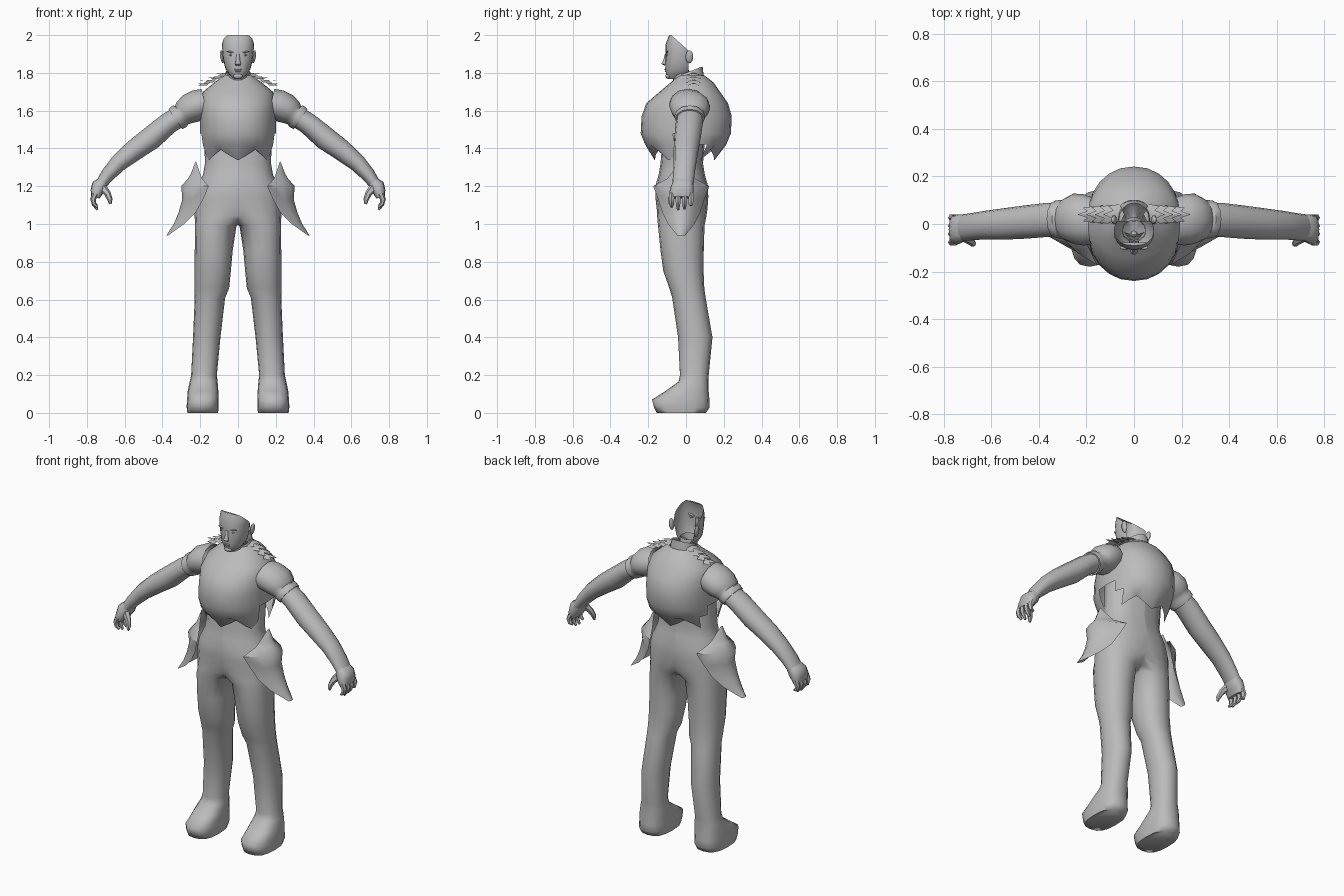
import bpy, bmesh, math
from mathutils import Vector, Matrix

if "Cube" in bpy.data.objects:
    bpy.data.objects.remove(bpy.data.objects["Cube"])

grey = bpy.data.materials.new("plain_grey")
grey.diffuse_color = (0.5, 0.5, 0.5, 1)
grey.use_nodes = True
grey.node_tree.nodes["Principled BSDF"].inputs["Base Color"].default_value = grey.diffuse_color


def finish(name, bm, mirror=False, angle=50, normals=True):
    if normals:
        bmesh.ops.recalc_face_normals(bm, faces=bm.faces)
    me = bpy.data.meshes.new(name)
    bm.to_mesh(me)
    bm.free()
    ob = bpy.data.objects.new(name, me)
    bpy.context.collection.objects.link(ob)
    me.materials.append(grey)
    if mirror:
        ob.modifiers.new("mirror", 'MIRROR')
    bpy.ops.object.select_all(action='DESELECT')
    ob.select_set(True)
    bpy.context.view_layer.objects.active = ob
    bpy.ops.object.shade_smooth_by_angle(angle=math.radians(angle))
    return ob


def ring(c, u, v, n=16, p=2.0):
    """Superellipse ring; the first point lies at c + u."""
    pts = []
    for i in range(n):
        a = 2 * math.pi * i / n
        ca, sa = math.cos(a), math.sin(a)
        pts.append(Vector(c) + Vector(u) * math.copysign(abs(ca) ** (2 / p), ca)
                   + Vector(v) * math.copysign(abs(sa) ** (2 / p), sa))
    return pts


def flat(z, x0, x1, yf, yb, n=16, p=2.0, tilt=0.0):
    """Horizontal ring from its extents, starting at the front."""
    return ring(((x0 + x1) / 2, (yf + yb) / 2, z), (0, (yf - yb) / 2, -tilt),
                ((x1 - x0) / 2, 0, 0), n, p)


def loft(rings, cap0=True, cap1=True):
    bm = bmesh.new()
    vs = [[bm.verts.new(p) for p in r] for r in rings]
    n = len(vs[0])
    for a, b in zip(vs, vs[1:]):
        for i in range(n):
            j = (i + 1) % n
            bm.faces.new((a[i], a[j], b[j], b[i]))
    if cap0:
        bm.faces.new(vs[0][::-1])
    if cap1:
        bm.faces.new(vs[-1])
    return bm


def limb(path, n=12, p=2.0, cap0=False, cap1=True):
    """Tube through (x, y, z, half height, half depth) points in the xz plane."""
    rings = []
    for i, (x, y, z, h, d) in enumerate(path):
        a, b = path[max(i - 1, 0)], path[min(i + 1, len(path) - 1)]
        t = Vector((b[0] - a[0], 0, b[2] - a[2])).normalized()
        rings.append(ring((x, y, z), (-t.z * h, 0, t.x * h), (0, d, 0), n, p))
    return loft(rings, cap0, cap1)


def cut(bm, co, no):
    bmesh.ops.bisect_plane(bm, geom=bm.verts[:] + bm.edges[:] + bm.faces[:],
                           plane_co=co, plane_no=no, clear_outer=True)


def ball(name, loc, size, rot=0.0, mirror=True):
    bm = bmesh.new()
    bmesh.ops.create_uvsphere(bm, u_segments=10, v_segments=7, radius=1)
    m = Matrix.Translation(loc) @ Matrix.Rotation(rot, 4, 'Y') @ Matrix.Diagonal((*size, 1))
    bmesh.ops.transform(bm, matrix=m, verts=bm.verts)
    finish(name, bm, mirror)


# Waist, hips, leg and foot in one tube, halved at the middle and mirrored
body = [(1.54, -.178, .178, -.12, .1, 2.1), (1.44, -.178, .178, -.125, .1, 2.1), (1.32, -.175, .175, -.135, .09, 2.2),
        (1.26, -.185, .185, -.145, .1, 2.2), (1.2, -.215, .215, -.163, .117, 2.2),
        (1.14, -.225, .232, -.162, .118, 2.2), (1.08, -.16, .231, -.155, .114, 2.2),
        (1.03, -.07, .229, -.152, .106, 2.2), (.99, .008, .228, -.148, .098, 2.2),
        (.86, .028, .229, -.135, .094, 2.2), (.75, .038, .229, -.12, .093, 2.2), (.66, .047, .229, -.088, .097, 2.2),
        (.61, .068, .229, -.073, .104, 2.1), (.4, .093, .238, -.042, .14, 2.1), (.2, .112, .248, -.032, .12, 2.2),
        (.165, .108, .256, -.04, .118, 2.4), (.115, .104, .266, -.11, .12, 2.6), (.07, .102, .27, -.18, .124, 2.7),
        (.03, .102, .272, -.17, .125, 2.7), (0, .106, .268, -.155, .105, 2.7)]
bm = loft([flat(*r[:5], 16, r[5]) for r in body], False, True)
cut(bm, (0, 0, 0), (-1, 0, 0))
finish("hips_legs_and_feet", bm, True, 75, False)

# Rounded chest shell with a zigzag hem and open sides under the arms
chest = [(1.785, .075, -.045, .10), (1.75, .125, -.08, .145), (1.70, .185, -.14, .18), (1.64, .2, -.21, .222),
         (1.57, .2, -.235, .242), (1.48, .2, -.24, .238), (1.42, .192, -.216, .213), (1.365, .175, -.165, .15)]
rings = [flat(z, -r, r, f, b, 24, 2.15) for z, r, f, b in chest]
for i, pt in enumerate(rings[-1]):
    pt.z -= 0.028 * math.cos(math.radians(90 * i))
bm = loft(rings, False, False)
sides = [f for f in bm.faces if abs(f.calc_center_median().y) < .075
         and f.calc_center_median().z < 1.5 and abs(f.calc_center_median().x) > .12]
bmesh.ops.delete(bm, geom=sides, context='FACES')
finish("chest", bm)

# Open neck with a collar that rises at the back
neck = [(1.75, .05, -.068, .03), (1.785, .05, -.072, .022), (1.815, .05, -.076, .016)]
finish("neck", loft([flat(z, -r, r, f, b, 12) for z, r, f, b in neck], False, False))
collar = [(1.75, .085, -.06, .10, 0), (1.785, .07, -.05, .092, .015), (1.807, .064, -.055, .088, .027)]
finish("collar", loft([flat(z, -r, r, f, b, 16, 2, t) for z, r, f, b, t in collar], False, False))

# Face shell: open at the back, sliced obliquely at the top
face = [(1.768, .02, -.095, -.03), (1.785, .042, -.103, .02), (1.82, .066, -.110, .04), (1.87, .078, -.109, .05),
        (1.9, .082, -.109, .05), (1.95, .085, -.108, .045), (1.982, .078, -.097, .01), (2.0, .06, -.09, -.05)]
bm = loft([flat(z, -r, r, f, b, 20, 2.2) for z, r, f, b in face], False, True)
cut(bm, (0, 0, 1.93), (0, .07, .078))
cut(bm, (0, .012, 1.85), (0, 1, 0))
finish("face", bm, normals=False)

# Nose, lips, chin, brows, eyes and ears
nose = [(1.90, .008, -.112), (1.865, .011, -.121), (1.848, .016, -.13), (1.838, .012, -.112)]
finish("nose", loft([flat(z, -r, r, f, -.1, 8) for z, r, f in nose]))
for name, z, y in (("upper_lip", 1.818, -.108), ("lower_lip", 1.809, -.107)):
    ball(name, (0, y, z), (.02, .005, .004), mirror=False)
ball("chin", (0, -.095, 1.783), (.026, .014, .015), mirror=False)
ball("brow", (.037, -.1, 1.91), (.025, .008, .005), -.22)
ball("eye", (.035, -.1, 1.895), (.013, .005, .005))
ball("ear", (.084, .018, 1.885), (.011, .02, .035), .15)

# Short sleeve with a flared cuff, then the bare arm
finish("sleeve", limb([(.175, .012, 1.637, .08, .10), (.215, .018, 1.628, .083, .108), (.255, .022, 1.61, .08, .106),
                       (.285, .02, 1.588, .068, .092), (.298, .02, 1.576, .06, .08), (.31, .02, 1.57, .068, .082),
                       (.332, .02, 1.555, .064, .078)]), True)
finish("arm", limb([(.325, .02, 1.56, .056, .07), (.37, .017, 1.532, .057, .072), (.46, .008, 1.455, .062, .07),
                    (.55, 0, 1.39, .056, .066), (.63, -.005, 1.325, .047, .06), (.69, -.012, 1.26, .038, .057),
                    (.727, -.016, 1.208, .03, .056)], cap1=False), True)

# Hand: palm, four curled fingers and a thumb
finish("palm", limb([(.715, -.016, 1.222, .03, .054), (.735, -.02, 1.2, .042, .06), (.748, -.024, 1.17, .034, .064),
                     (.755, -.025, 1.14, .022, .06)], 12, 2.5), True)
for i, (y, low) in enumerate(((.026, 1.1), (-.008, 1.08), (-.042, 1.075), (-.076, 1.09))):
    finish(f"finger_{i + 1}", limb([(.755, y, 1.16, .017, .016), (.768, y, 1.13, .015, .016),
                                    (.762, y, 1.105, .012, .013), (.745, y, low, .006, .007)], 6), True)
finish("thumb", limb([(.72, -.05, 1.195, .024, .024), (.69, -.07, 1.16, .018, .018), (.678, -.082, 1.13, .014, .015),
                      (.676, -.086, 1.105, .007, .007)], 6), True)

# Curved leaf-shaped hip flaps: height, half width, middle x, edge x
bm = bmesh.new()
rows = []
for z, w, xc, xe in ((1.33, .008, .225, .222), (1.265, .055, .25, .2), (1.24, .075, .265, .19),
                     (1.2, .148, .3, .155), (1.13, .122, .295, .185), (1.06, .1, .315, .225),
                     (1.0, .07, .34, .285), (.938, .02, .38, .372)):
    rows.append([bm.verts.new((xe + (xc - xe) * (1 - t * t), -.025 + w * t, z))
                 for t in (-1, -.67, -.33, 0, .33, .67, 1)])
for a, b in zip(rows, rows[1:]):
    for i in range(6):
        bm.faces.new((a[i], b[i], b[i + 1], a[i + 1]))
finish("hip_flap", bm, True)

# Overlapping pointed plates on the shoulders
bm = bmesh.new()
for k in range(4):
    x, z, w = .10 + .036 * k, 1.798 - .018 * k, .044 - .003 * k
    tip, root = bm.verts.new((x + .03, .04, z - .004)), bm.verts.new((x - .06, .04, z + .004))
    for s in (-1, 1):
        side = bm.verts.new((x - .04, .04 + s * w, z - .012))
        barb = bm.verts.new((x + .008, .04 + s * w * .8, z - .012))
        notch = bm.verts.new((x - .012, .04 + s * w * .4, z - .003))
        bm.faces.new((root, side, notch))
        bm.faces.new((side, barb, notch))
        bm.faces.new((root, notch, tip))
finish("shoulder_plates", bm, True, 20)
